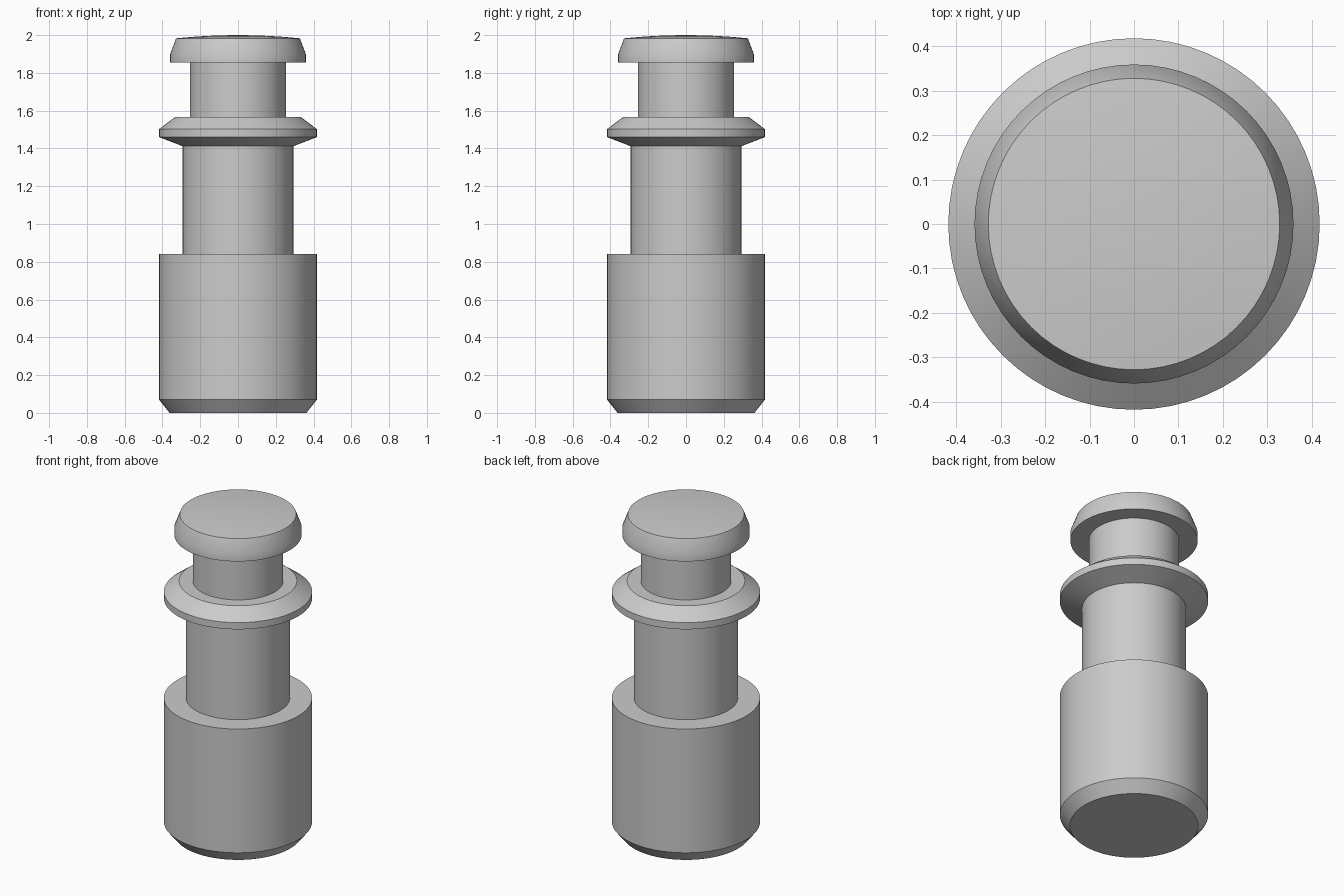
import bpy, bmesh, math

cube = bpy.data.objects.get("Cube")
if cube:
    bpy.data.objects.remove(cube, do_unlink=True)

SEGMENTS = 64

# Single plain grey finish
grey = bpy.data.materials.new("plain_grey")
grey.use_nodes = True
colour = (0.6, 0.6, 0.6, 1.0)
grey.diffuse_color = colour
grey.node_tree.nodes["Principled BSDF"].inputs["Base Color"].default_value = colour


def lathe(name, profile, material):
    """Revolve a (radius, height) profile about the z axis into a closed solid."""
    bm = bmesh.new()
    verts = [bm.verts.new((r, 0, z)) for r, z in profile]
    edges = [bm.edges.new(pair) for pair in zip(verts, verts[1:])]
    bmesh.ops.spin(bm, geom=verts + edges, cent=(0, 0, 0), axis=(0, 0, 1),
                   angle=math.tau, steps=SEGMENTS)
    bmesh.ops.remove_doubles(bm, verts=bm.verts, dist=0.0005)
    bmesh.ops.recalc_face_normals(bm, faces=bm.faces)
    mesh = bpy.data.meshes.new(name)
    bm.to_mesh(mesh)
    bm.free()
    mesh.materials.append(material)
    obj = bpy.data.objects.new(name, mesh)
    bpy.context.collection.objects.link(obj)
    return obj


# Outline sections from the bottom up
body = [(0, 0), (0.362, 0), (0.418, 0.07), (0.418, 0.84)]
stem = [(0.293, 0.84), (0.293, 1.412)]
collar = [(0.418, 1.46), (0.418, 1.502), (0.332, 1.567)]
neck = [(0.255, 1.567), (0.255, 1.855)]
head = [(0.359, 1.855), (0.359, 1.9), (0.328, 1.983)]

# Slightly domed crown on the head
dome = [(0.328 * t, 2 - 0.017 * t * t) for t in (0.75, 0.5, 0.25, 0)]

pin = lathe("turned_pin", body + stem + collar + neck + head + dome, grey)

# Smooth round walls, crisp turned edges
bpy.ops.object.select_all(action="DESELECT")
pin.select_set(True)
bpy.context.view_layer.objects.active = pin
bpy.ops.object.shade_smooth_by_angle(angle=math.radians(25))
